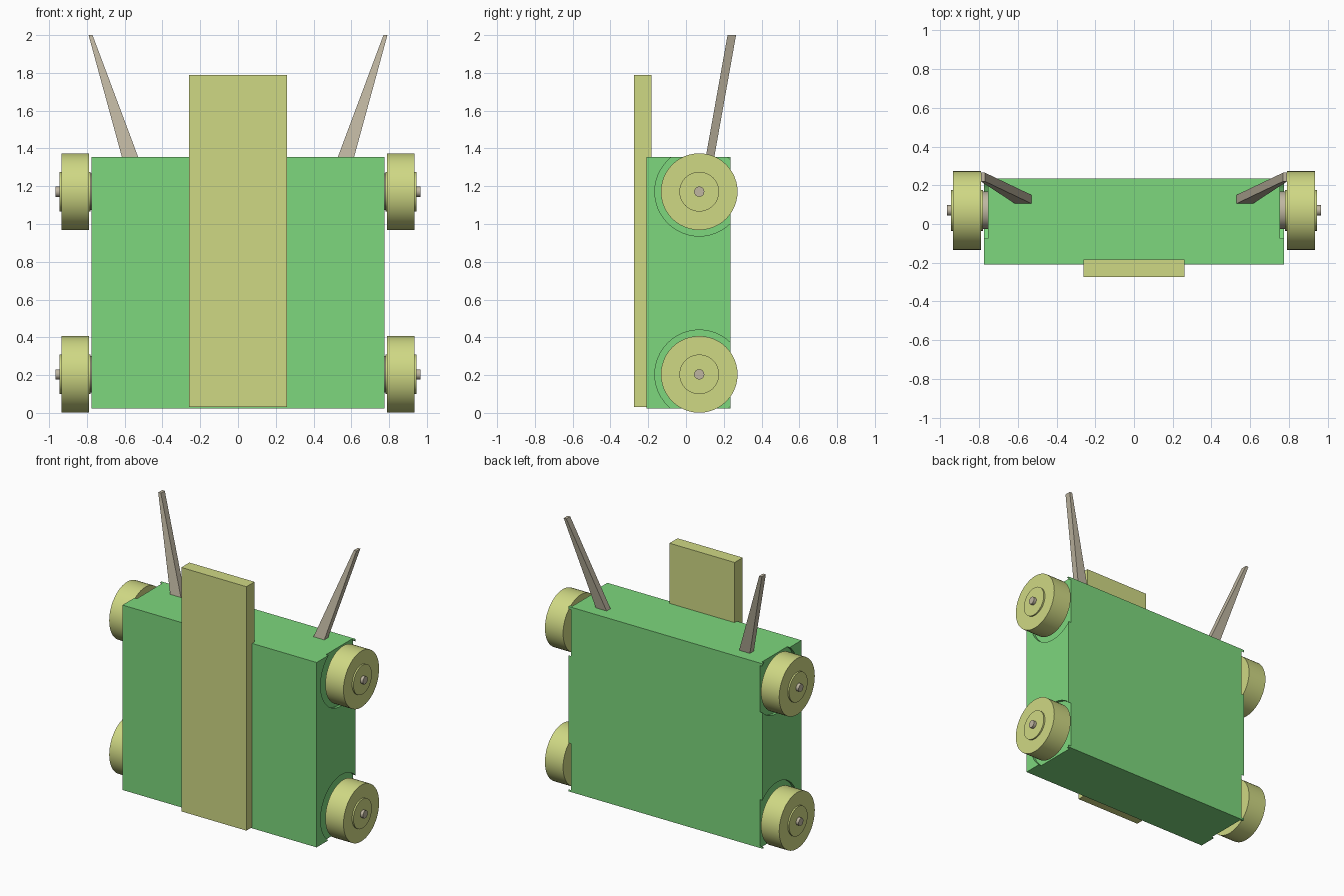
import bpy
import math

if "Cube" in bpy.data.objects:
    bpy.data.objects.remove(bpy.data.objects["Cube"])


def material(name, rgb):
    color = [(c / 255) ** 2.2 for c in rgb] + [1]
    mat = bpy.data.materials.new(name)
    mat.use_nodes = True
    mat.diffuse_color = color
    mat.node_tree.nodes["Principled BSDF"].inputs["Base Color"].default_value = color
    return mat


GREEN = material("green", (124, 214, 124))
YELLOW = material("pale yellow", (206, 215, 131))
TAN = material("tan", (190, 181, 160))


def mesh_object(name, verts, faces, mat):
    mesh = bpy.data.meshes.new(name)
    mesh.from_pydata(verts, [], faces)
    obj = bpy.data.objects.new(name, mesh)
    bpy.context.collection.objects.link(obj)
    mesh.materials.append(mat)
    return obj


def activate(obj):
    bpy.ops.object.select_all(action="DESELECT")
    obj.select_set(True)
    bpy.context.view_layer.objects.active = obj


def prism(name, bottom, top, mat):
    """Box or tapered box; each end is (x0, x1, y0, y1, z)."""
    verts = []
    for x0, x1, y0, y1, z in (bottom, top):
        verts += [(x0, y0, z), (x1, y0, z), (x1, y1, z), (x0, y1, z)]
    sides = [(i, (i + 1) % 4, (i + 1) % 4 + 4, i + 4) for i in range(4)]
    return mesh_object(name, verts, [(3, 2, 1, 0), (4, 5, 6, 7)] + sides, mat)


def turned(name, profile, side, z, mat, n=48):
    """Revolve (x, radius) steps about the axle line at height z."""
    verts, faces = [], []
    for x, r in profile:
        for i in range(n):
            a = math.tau * i / n
            verts.append((side * x, AXLE_Y + r * math.cos(a), z + r * math.sin(a)))
    for k in range(len(profile) - 1):
        for i in range(n):
            j = (i + 1) % n
            quad = (k * n + i, k * n + j, k * n + n + j, k * n + n + i)
            faces.append(quad[::-1] if side > 0 else quad)
    last = (len(profile) - 1) * n
    caps = [tuple(range(n)), tuple(range(last + n - 1, last - 1, -1))]
    faces += caps if side < 0 else [c[::-1] for c in caps]
    # Both windings are made consistent and outward facing
    obj = mesh_object(name, verts, faces, mat)
    activate(obj)
    bpy.ops.object.mode_set(mode="EDIT")
    bpy.ops.mesh.select_all(action="SELECT")
    bpy.ops.mesh.normals_make_consistent(inside=False)
    bpy.ops.object.mode_set(mode="OBJECT")
    return obj


AXLE_Y = 0.07
SIDES = (("right", -1), ("left", 1))
LEVELS = (("lower", 0.204), ("upper", 1.171))

# Body and front plank
body = prism("body", (-0.775, 0.775, -0.21, 0.235, 0.022),
             (-0.775, 0.775, -0.21, 0.235, 1.356), GREEN)
prism("front_plank", (-0.26, 0.26, -0.275, -0.183, 0.03),
      (-0.26, 0.26, -0.275, -0.183, 1.79), YELLOW)

for side_name, s in SIDES:
    for level_name, z in LEVELS:
        label = f"{level_name}_{side_name}"

        # Shallow wheel well cut into the body side
        cutter = turned("well_cutter", [(0.755, 0.235), (0.9, 0.235)], s, z, GREEN)
        cutter.hide_render = True
        cut = body.modifiers.new("well", "BOOLEAN")
        cut.operation = "DIFFERENCE"
        cut.solver = "EXACT"
        cut.object = cutter
        activate(body)
        bpy.ops.object.modifier_apply(modifier=cut.name)
        bpy.data.objects.remove(cutter)

        # Wheel with raised hubs, axle collar and axle tip
        wheel = turned(f"wheel_{label}", [(0.78, 0.105), (0.79, 0.105), (0.79, 0.203),
                                          (0.935, 0.203), (0.935, 0.105), (0.946, 0.105)],
                       s, z, YELLOW)
        collar = turned(f"axle_collar_{label}", [(0.75, 0.097), (0.782, 0.097)], s, z, TAN)
        tip = turned(f"axle_tip_{label}", [(0.94, 0.027), (0.967, 0.027)], s, z, TAN, 24)
        for part in (wheel, collar, tip):
            activate(part)
            bpy.ops.object.shade_smooth_by_angle(angle=math.radians(30))

    # Tapered horn leaning outward and back
    low = sorted((s * 0.525, s * 0.612))
    high = sorted((s * 0.77, s * 0.791))
    prism(f"horn_{side_name}", (*low, 0.103, 0.148, 1.345),
          (*high, 0.22, 0.265, 2.0), TAN)
